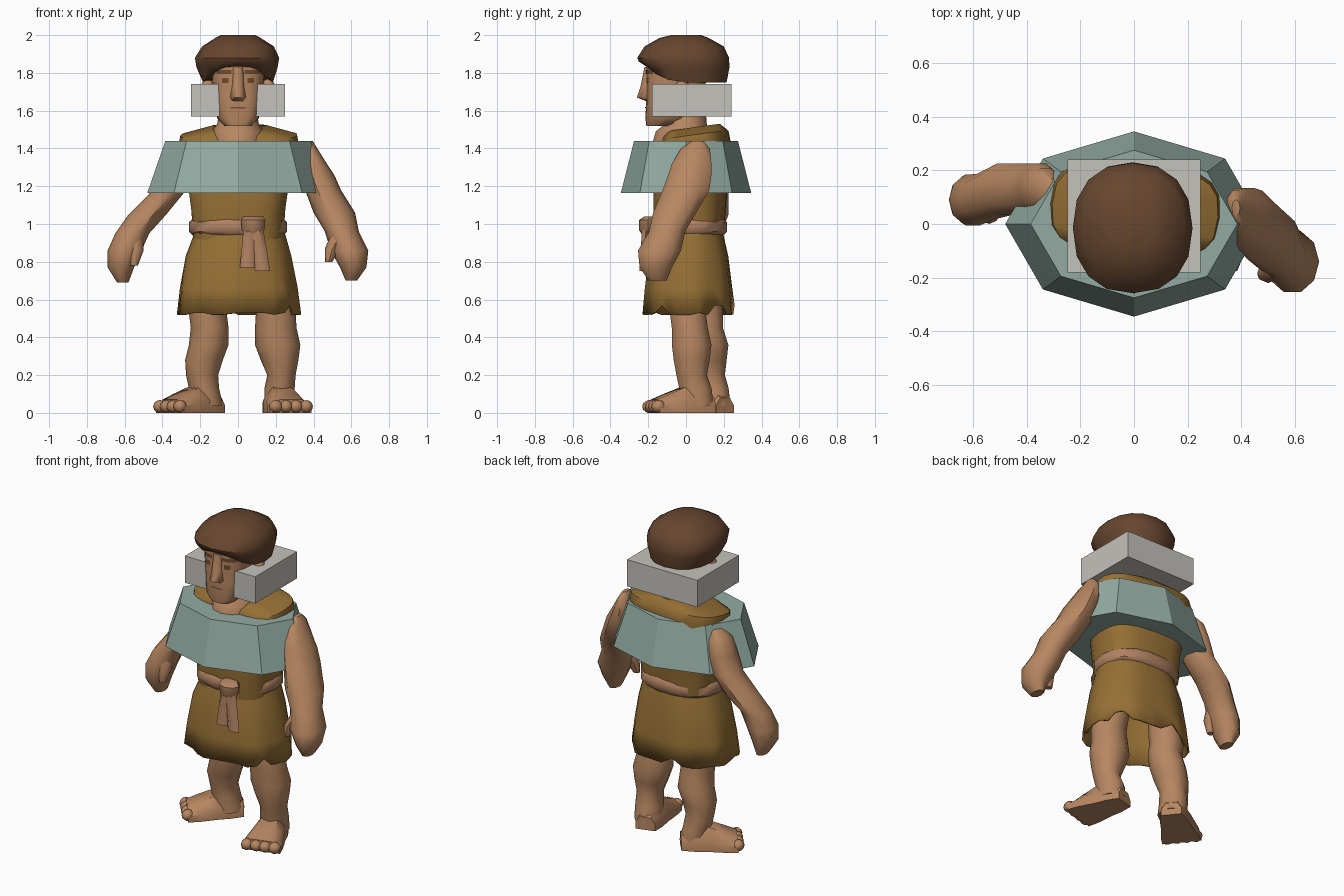
import bpy, bmesh, math, random
from mathutils import Vector
from mathutils.bvhtree import BVHTree

cube = bpy.data.objects.get("Cube")
if cube:
    bpy.data.objects.remove(cube, do_unlink=True)
random.seed(4)
CM = 0.01  # tables below are in hundredths of a unit


def material(name, *rgb):
    mat = bpy.data.materials.new(name)
    mat.use_nodes = True
    mat.diffuse_color = (*rgb, 1)
    mat.node_tree.nodes["Principled BSDF"].inputs["Base Color"].default_value = (*rgb, 1)
    return mat


skin = material("skin", .47, .24, .12)
cloth = material("ochre cloth", .3, .16, .035)
sash = material("sash tan", .43, .22, .12)
hair_brown = material("hair brown", .135, .061, .028)
line_brown = material("face line brown", .16, .07, .03)
teal = material("teal", .29, .41, .365)
grey = material("light grey", .56, .54, .5)


def finish(name, bm, mat, angle=45):
    """Turn a bmesh into an object; an angle of zero keeps it flat."""
    bmesh.ops.recalc_face_normals(bm, faces=bm.faces)
    mesh = bpy.data.meshes.new(name)
    bm.to_mesh(mesh)
    bm.free()
    mesh.materials.append(mat)
    obj = bpy.data.objects.new(name, mesh)
    bpy.context.collection.objects.link(obj)
    if angle:
        bpy.ops.object.select_all(action='DESELECT')
        obj.select_set(True)
        bpy.context.view_layer.objects.active = obj
        bpy.ops.object.shade_smooth_by_angle(angle=math.radians(angle))
    return obj


def bridge(bm, rings, caps=(True, True)):
    """Skin a list of equal vertex rings."""
    for low, high in zip(rings, rings[1:]):
        for i in range(len(low)):
            j = (i + 1) % len(low)
            bm.faces.new((low[i], low[j], high[j], high[i]))
    for ring, cap in zip((rings[0], rings[-1]), caps):
        if cap:
            bm.faces.new(ring)


def loft(name, mat, table, sides=10, power=2.0, tilt=0.0, shape=None,
         caps=(True, True), angle=45):
    """Rings of (x, y, z, x radius, y radius); tilt raises z toward the back."""
    bm = bmesh.new()
    rings = []
    for level, (x, y, z, rx, ry) in enumerate(table):
        ring = []
        for i in range(sides):
            a = math.tau * i / sides
            c, s = math.cos(a), math.sin(a)
            grow, lift = shape(level, a) if shape else (1, 0)
            px = math.copysign(abs(c) ** (2 / power), c) * rx * grow
            py = math.copysign(abs(s) ** (2 / power), s) * ry * grow
            ring.append(bm.verts.new(Vector((x + px, y + py, z + tilt * py + lift)) * CM))
        rings.append(ring)
    bridge(bm, rings, caps)
    return finish(name, bm, mat, angle)


def ball(name, mat, centre, size):
    bm = bmesh.new()
    bmesh.ops.create_uvsphere(bm, u_segments=8, v_segments=6, radius=CM)
    bmesh.ops.scale(bm, vec=size, verts=bm.verts)
    bmesh.ops.translate(bm, vec=Vector(centre) * CM, verts=bm.verts)
    return finish(name, bm, mat, 60)


def foot(name, heel, toe):
    """Flat-soled wedge from heel to ball, ending in a row of toes."""
    heel, toe = Vector((*heel, 0)) * CM, Vector((*toe, 0)) * CM
    along = (toe - heel).normalized()
    side = along.cross(Vector((0, 0, 1)))
    bm = bmesh.new()
    rings = []
    for t, width, height in ((-.15, 6, 8), (.1, 8, 13), (.4, 9, 14), (.75, 11, 10), (1, 11.5, 7)):
        centre = heel.lerp(toe, t)
        outline = ((-1, 0), (-1, .5), (-.55, 1), (.55, 1), (1, .5), (1, 0))
        rings.append([bm.verts.new(centre + (side * u * width + Vector((0, 0, v * height))) * CM)
                      for u, v in outline])
    bridge(bm, rings)
    finish(name, bm, skin)
    for k in range(4):
        spot = (toe + side * (k - 1.5) * .056) / CM
        ball(f"{name}_toe_{k + 1}", skin, (spot.x, spot.y, 3.4), (3.6, 3.8, 3.4))


# Legs and feet
loft("left_leg", skin, [(17, 2, 66, 9, 10), (20, 1, 53, 10.5, 10), (20, 2, 45, 11, 10),
                        (21, 3, 36, 12, 11), (22, 3, 28, 10, 10), (23, 3, 20, 7.5, 8.5),
                        (22, 5, 13, 8, 9), (22, 6, 4, 8, 9)])
loft("right_leg", skin, [(-15, 9, 66, 9, 10), (-16, 10, 53, 10, 10), (-15, 10, 45, 10, 10),
                         (-15.5, 12, 36, 10.5, 11), (-18, 12, 28, 10, 10), (-19, 13, 20, 8.5, 8),
                         (-18, 14, 13, 8, 9), (-16, 15, 4, 8, 9)])
foot("left_foot", (20, 10), (28, -17))
foot("right_foot", (-14, 18), (-36, 0))

# Arms ending in loose fists, each with a thumb
loft("left_arm", skin, [(38, 6, 144, 1.5, 3), (38, 5, 140, 4, 8), (40, 3, 132, 7, 11),
                        (42, 2, 126, 9, 12), (45, 0, 118, 9.5, 13), (51, -6, 106, 11, 12),
                        (55, -10, 96, 9, 10), (59, -14, 86, 10, 12), (61, -16, 77, 7, 9),
                        (60, -15, 70, 3, 5)])
loft("right_arm", skin, [(-31, 13, 141, 2, 4), (-33, 13, 136, 7, 8), (-35, 13, 127, 8, 10),
                         (-38, 13, 116, 9, 10), (-48, 13, 105, 10, 10), (-56, 10, 95, 9, 9),
                         (-60, 9, 86, 9, 10), (-62, 9, 77, 7, 9), (-61, 10, 69, 3, 5)])
loft("left_thumb", skin, [(54, -15, 94, 5, 5), (50, -18, 87, 4, 4), (48, -19, 80, 2, 2)], 8)
loft("right_thumb", skin, [(-55, 7, 93, 5, 5), (-54, 4, 86, 4, 4), (-55, 3, 78, 2, 2)], 8)


# Ragged skirt with folds that deepen toward the hem
def skirt_folds(level, a):
    fold = 1 + .012 * level * math.sin(7 * a + 1)
    return fold, random.choice((0, 0, 1, 5)) if level == 3 else 0


skirt = loft("skirt", cloth, [(1, 2, 98, 23, 17), (0, 1.5, 83, 28, 21), (0, 1.5, 66, 31, 23),
                              (0, 1.5, 52, 32.5, 24)], 32, 2.3, shape=skirt_folds,
             caps=(True, False))
skirt.modifiers.new("thickness", 'SOLIDIFY').thickness = .012

# Tunic top with square shoulders, turned slightly at the waist
tunic = loft("tunic", cloth, [(0, 2, 94, 24, 18), (0, 2, 108, 25, 19), (0, 3, 130, 28, 20),
                              (0, 5, 142, 32, 18), (0, 5, 147, 31, 17), (0, 4, 151, 16, 14)],
             20, 3, tilt=.14)
tunic.rotation_euler.z = -.08

# Neck, belt and hanging sash
loft("neck", skin, [(0, -3, 142, 13, 15), (0, -2, 149, 14, 14), (0, 0, 153, 11, 11),
                    (0, 0, 165, 9, 10)], 12)
loft("belt", sash, [(0, 2, 94, 24, 18), (0, 2, 96, 26, 20), (0, 2, 101, 26, 20),
                    (0, 2, 103, 24, 18)], 18, 2.3)
loft("belt_knot", sash, [(8, -20, 94, 4, 3), (8, -20, 97, 6, 5), (8, -20, 102, 6.5, 5),
                         (8, -19, 104, 5, 3)], 8)
loft("sash_end_inner", sash, [(7, -21, 99, 4, 3), (6, -22, 88, 4, 2), (5, -23, 77, 4, 2)], 6)
loft("sash_end_outer", sash, [(9, -21, 99, 4, 3), (11, -22, 88, 4, 2), (13, -23, 75, 4, 2)], 6)

# Head, nose and ears
head = loft("head", skin, [(0, -12, 152, 7, 9), (0, -10, 156, 11, 11.5), (0, -6, 166, 13, 15),
                           (0, -5, 178, 14, 16), (0, -3, 188, 15, 18)], 20, 3)
loft("nose", skin, [(0, -19, 165, 3.5, 2), (0, -19.5, 167, 4.5, 6.5), (0, -19.5, 173, 3.5, 4.5),
                    (0, -20, 183, 3, 2)], 8, angle=60)
for label, sign in (("left", 1), ("right", -1)):
    ball(label + "_ear", skin, (sign * 16, -2, 171), (4, 4, 6))


# Thin plates laid on the face
surface = BVHTree.FromPolygons([v.co for v in head.data.vertices],
                               [p.vertices for p in head.data.polygons])


def face_plate(name, x, z, width, height):
    bm = bmesh.new()
    bmesh.ops.create_grid(bm, x_segments=4, y_segments=2, size=1)
    for v in bm.verts:
        px, pz = (x + v.co.x * width) * CM, (z + v.co.y * height) * CM
        hit = surface.ray_cast(Vector((px, -1, pz)), Vector((0, 1, 0)))[0]
        v.co = Vector((px, hit.y - .004, pz))
    finish(name, bm, line_brown)


for label, sign in (("left", 1), ("right", -1)):
    face_plate(label + "_brow", sign * 7.5, 180.5, 4, 1.1)
    face_plate(label + "_eye", sign * 6.8, 176, 1.8, 1.4)
face_plate("mouth", 0, 161.5, 4, .4)


# Hair cap, lifted into a fringe over the forehead
def hair_edge(level, a):
    front = max(0, -math.sin(a)) ** 2
    return 1, front * (9, 3)[level] if level < 2 else 0


loft("hair", hair_brown, [(0, 0, 175, 18.5, 21.5), (-.5, -1, 183, 21.5, 24),
                          (-.5, -1.5, 188, 22.3, 24.3), (0, -1, 194, 19, 21),
                          (0, -1, 198.5, 12, 13), (0, 0, 200, 9, 8)],
     16, 2.3, shape=hair_edge)

# Faceted shoulder mantle and the block around the head
loft("shoulder_mantle", teal, [(0, 0, 116.5, 48, 34.5), (0, 0, 144, 38.5, 27.5)], 8, angle=0)
block = bmesh.new()
bmesh.ops.create_cube(block, size=1)
for v in block.verts:
    v.co = Vector((v.co.x * .495, .03 + v.co.y * .42, 1.655 + v.co.z * .17))
finish("head_block", block, grey, 0)
